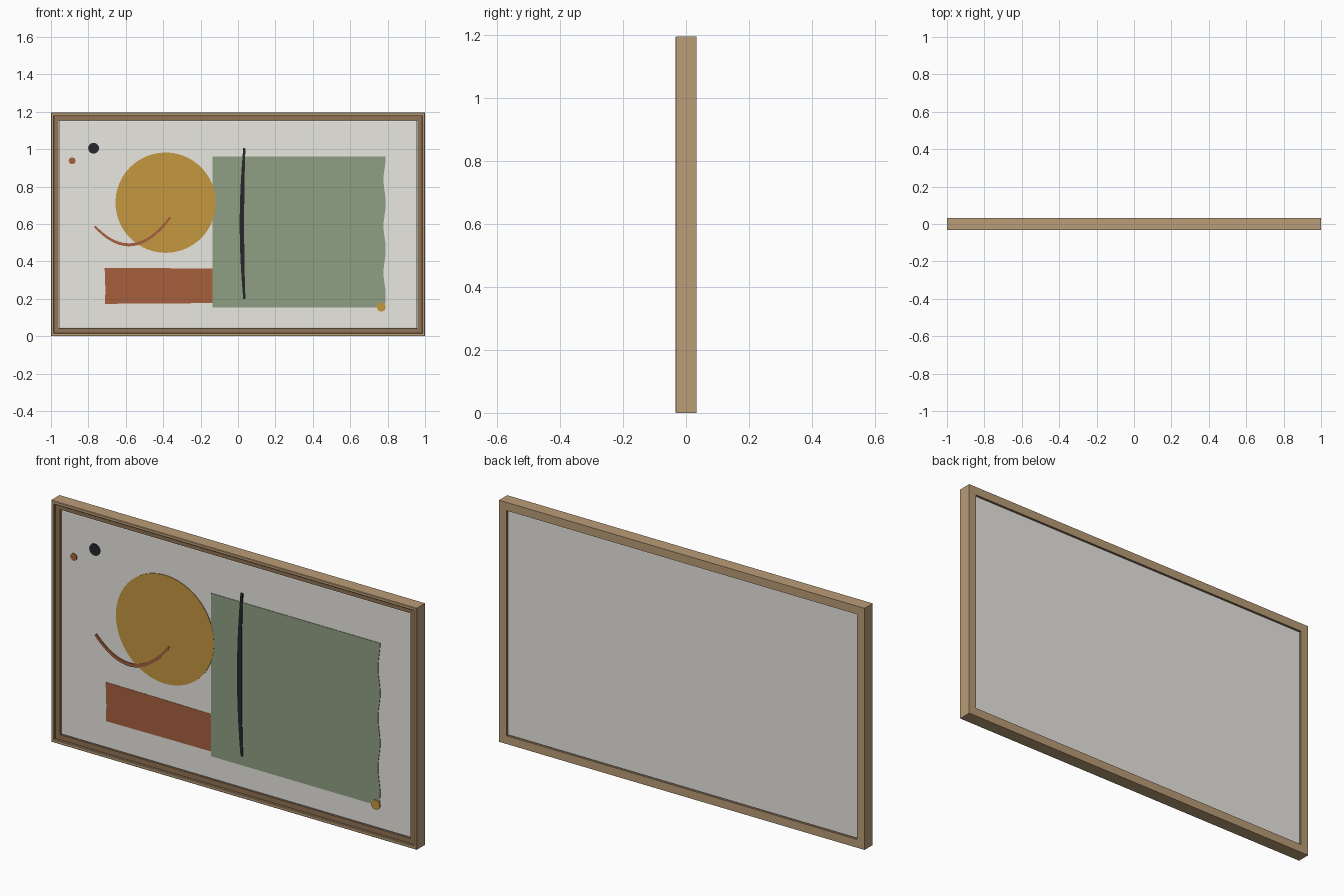
import bpy, bmesh, math
from mathutils import Vector

if "Cube" in bpy.data.objects:
    bpy.data.objects.remove(bpy.data.objects["Cube"])

W, H = 1.0, 1.195           # half width, height
CANVAS_Y = -0.015           # painted surface


def material(name, rgb):
    m = bpy.data.materials.new(name)
    m.diffuse_color = [(c / 255) ** 2.2 for c in rgb] + [1]
    m.use_nodes = True
    m.node_tree.nodes["Principled BSDF"].inputs["Base Color"].default_value = m.diffuse_color
    return m


OAK = material("oak", (184, 155, 118))
SHADE = material("oak_shade", (142, 115, 86))
LINEN = material("linen", (232, 230, 224))
OCHRE = material("ochre", (196, 150, 66))
SAGE = material("sage", (142, 158, 130))
RUST = material("rust", (164, 96, 64))
INK = material("ink", (42, 44, 48))


def finish(name, bm, *mats):
    bmesh.ops.recalc_face_normals(bm, faces=bm.faces)
    me = bpy.data.meshes.new(name)
    bm.to_mesh(me)
    bm.free()
    ob = bpy.data.objects.new(name, me)
    bpy.context.collection.objects.link(ob)
    for m in mats:
        me.materials.append(m)
    return ob


def frame(name, profile, dark, *mats):
    """Sweep an (inset, y) profile around the mitred rectangle."""
    bm = bmesh.new()
    rings = []
    for d, y in profile:
        x = W - d
        rings.append([bm.verts.new(p) for p in
                      ((-x, y, d), (x, y, d), (x, y, H - d), (-x, y, H - d))])
    for i, a in enumerate(rings):
        b = rings[(i + 1) % len(rings)]
        for j in range(4):
            k = (j + 1) % 4
            f = bm.faces.new((a[j], a[k], b[k], b[j]))
            f.material_index = int(i in dark)
    return finish(name, bm, *mats)


def paint(name, pts, thick, mat):
    """Flat paint shape with a slight raised thickness."""
    bm = bmesh.new()
    f = bm.faces.new([bm.verts.new((x, CANVAS_Y + 0.001, z)) for x, z in pts])
    ext = bmesh.ops.extrude_face_region(bm, geom=[f], use_keep_orig=True)
    vs = [v for v in ext["geom"] if isinstance(v, bmesh.types.BMVert)]
    bmesh.ops.translate(bm, verts=vs, vec=(0, -thick - 0.001, 0))
    return finish(name, bm, mat)


def disc(name, x, z, r, thick, mat, n=64):
    pts = [(x + r * math.cos(2 * math.pi * i / n), z + r * math.sin(2 * math.pi * i / n))
           for i in range(n)]
    return paint(name, pts, thick, mat)


def stroke(name, p0, p1, p2, w_end, w_mid, thick, mat, n=32):
    """Brush stroke: quadratic curve through p1 at its middle, with varying width."""
    a, m, c = Vector(p0), Vector(p1), Vector(p2)
    b = 2 * m - (a + c) / 2
    left, right = [], []
    for i in range(n + 1):
        t = i / n
        p = a * (1 - t) ** 2 + b * 2 * t * (1 - t) + c * t * t
        d = ((b - a) * (1 - t) + (c - b) * t).normalized()
        w = (w_end + (w_mid - w_end) * math.sin(math.pi * t)) / 2
        side = Vector((-d.y, d.x)) * w
        left.append(p + side)
        right.append(p - side)
    return paint(name, [tuple(p) for p in left + right[::-1]], thick, mat)


# floating frame: thin outer lip with a darker inner step
frame("frame", [(0, 0.033), (0, -0.031), (0.002, -0.033), (0.014, -0.033),
                (0.016, -0.031), (0.016, -0.020), (0.041, -0.020), (0.041, 0.033)],
      {4, 5, 6}, OAK, SHADE)

# stretched canvas with softened edges
bm = bmesh.new()
bmesh.ops.create_cube(bm, size=1)
c = 0.042
for v in bm.verts:
    v.co = (v.co.x * 2 * (W - c), CANVAS_Y if v.co.y < 0 else 0.026,
            H / 2 + v.co.z * (H - 2 * c))
canvas = finish("canvas", bm, LINEN)
bev = canvas.modifiers.new("soft_edge", "BEVEL")
bev.width, bev.segments = 0.004, 3

# large colour fields
paint("rust_block", [(-0.713, 0.366), (-0.42, 0.364), (-0.12, 0.361), (-0.12, 0.177),
                     (-0.49, 0.175), (-0.711, 0.173), (-0.709, 0.25)], 0.0015, RUST)
wavy = [(0.784 + 0.006 * math.cos(i / 48 * 6.5 * math.pi), 0.96 - 0.806 * i / 48)
        for i in range(49)]
paint("sage_field", [(-0.135, 0.154), (-0.135, 0.96)] + wavy, 0.0025, SAGE)
disc("ochre_sun", -0.387, 0.714, 0.268, 0.0035, OCHRE, 96)

# brush strokes
stroke("ink_line", (0.034, 0.2), (0.021, 0.6), (0.034, 1.005), 0.012, 0.024, 0.006, INK)
stroke("rust_arc", (-0.766, 0.588), (-0.563, 0.490), (-0.362, 0.636), 0.011, 0.016, 0.006, RUST)

# small dots
disc("ink_dot", -0.772, 1.005, 0.029, 0.004, INK, 32)
disc("rust_dot", -0.887, 0.938, 0.018, 0.004, RUST, 32)
disc("ochre_dot", 0.766, 0.156, 0.024, 0.005, OCHRE, 32)
